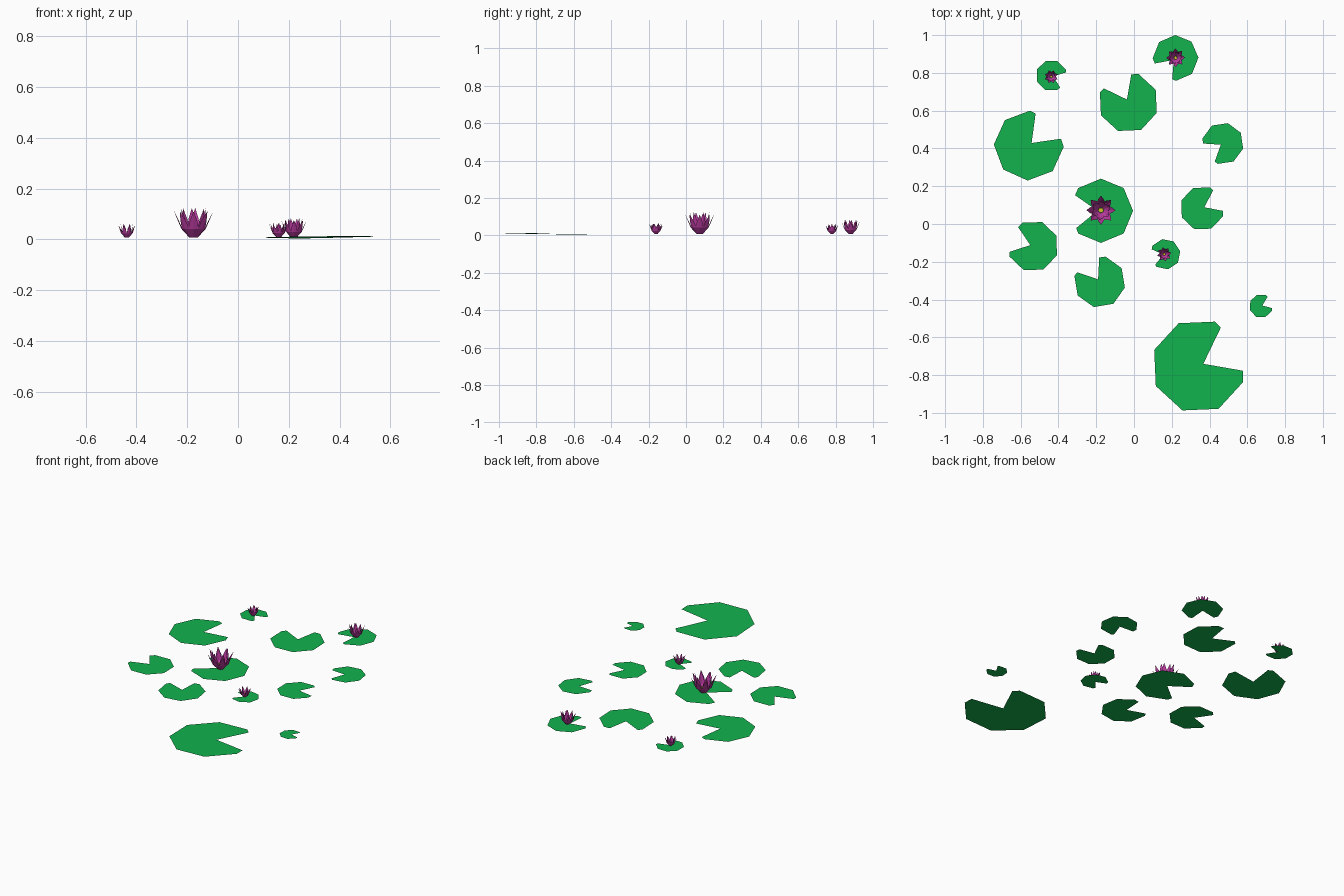
import bpy
from math import sin, cos, radians, pi

if "Cube" in bpy.data.objects:
    bpy.data.objects.remove(bpy.data.objects["Cube"])


def material(name, rgb):
    m = bpy.data.materials.new(name)
    m.diffuse_color = (*rgb, 1)
    m.use_nodes = True
    m.node_tree.nodes["Principled BSDF"].inputs["Base Color"].default_value = m.diffuse_color
    return m


GREEN = material("pad_green", (0.006, 0.45, 0.075))
PINK = material("petal_pink", (0.50, 0.045, 0.36))
YELLOW = material("stamen_yellow", (0.65, 0.55, 0.02))


def add_object(name, verts, faces, mats, slots=None):
    mesh = bpy.data.meshes.new(name)
    mesh.from_pydata(verts, [], faces)
    for m in mats:
        mesh.materials.append(m)
    if slots:
        for p, s in zip(mesh.polygons, slots):
            p.material_index = s
    ob = bpy.data.objects.new(name, mesh)
    bpy.context.collection.objects.link(ob)
    return ob


def lily_pad(name, x, y, r, notch, z=0.008, tilt=0.0):
    # octagon with one corner replaced by a wedge-shaped notch
    polar = [(0.11, 0), (0.94, 35)] + [(1, 45 * k) for k in range(1, 8)] + [(0.94, 329)]
    verts = []
    for d, a in polar:
        t = radians(a + notch)
        verts.append((r * d * cos(t), r * d * sin(t), 0))
    n = len(verts)
    ob = add_object(name, verts, [(0, i, i + 1) for i in range(1, n - 1)], [GREEN])
    ob.location = (x, y, z)
    ob.rotation_euler = (-tilt, -tilt * 0.5, 0)
    return ob


def petal_ring(verts, faces, count, offset, profile):
    # each profile row: radius of the keel, height, half width
    for i in range(count):
        a = 2 * pi * i / count + offset
        c, s = cos(a), sin(a)
        rows = []
        for r, z, w in profile:
            if w == 0:
                verts.append((r * c, r * s, z))
                rows.append([len(verts) - 1])
                continue
            ids = []
            for side in (-1, 0, 1):
                rr = r - 0.05 * abs(side)
                verts.append((rr * c - side * w * s, rr * s + side * w * c, z))
                ids.append(len(verts) - 1)
            rows.append(ids)
        for lo, hi in zip(rows, rows[1:]):
            for k in (0, 1):
                if len(hi) == 1:
                    faces.append((lo[k], lo[k + 1], hi[0]))
                else:
                    faces.append((lo[k], lo[k + 1], hi[k + 1], hi[k]))


def flower(name, x, y, size, turn):
    verts, faces = [], []
    petal_ring(verts, faces, 8, 0,
               [(0.22, 0.0, 0.08), (0.62, 0.44, 0.27), (0.80, 0.85, 0.19), (1.0, 1.34, 0)])
    petal_ring(verts, faces, 6, pi / 8,
               [(0.20, 0.02, 0.08), (0.50, 0.48, 0.25), (0.60, 0.95, 0.19), (0.68, 1.50, 0)])
    slots = [0] * len(faces)
    # yellow heart: a small hexagonal stud
    b = len(verts)
    for r, z in ((0.12, 0.0), (0.19, 0.42)):
        for i in range(6):
            a = pi * i / 3
            verts.append((r * cos(a), r * sin(a), z))
    for i in range(6):
        j = (i + 1) % 6
        faces.append((b + i, b + j, b + 6 + j, b + 6 + i))
    faces.append(tuple(range(b + 6, b + 12)))
    slots += [1] * 7
    ob = add_object(name, verts, faces, [PINK, YELLOW], slots)
    ob.location = (x, y, 0.008)
    ob.scale = (size, size, size)
    ob.rotation_euler.z = radians(turn)


# floating pads: x, y, radius, notch direction in degrees
PADS = [
    (-0.557, 0.415, 0.185, 43), (-0.030, 0.643, 0.160, 115),
    (0.220, 0.879, 0.121, 226), (-0.437, 0.786, 0.083, 337),
    (0.470, 0.426, 0.111, 211), (0.361, 0.083, 0.118, 24),
    (-0.175, 0.070, 0.170, 180), (-0.535, -0.117, 0.136, 159),
    (-0.182, -0.306, 0.137, 122), (0.165, -0.160, 0.081, 191),
    (0.673, -0.434, 0.063, 20),
]
for i, p in enumerate(PADS):
    lily_pad(f"lily_pad_{i + 1}", *p)
lily_pad("large_lily_pad", 0.342, -0.752, 0.25, 25, z=0.009, tilt=0.016)

# blossoms: x, y, radius, turn
FLOWERS = [(-0.175, 0.073, 0.077, 0), (0.220, 0.880, 0.050, 46),
           (-0.438, 0.780, 0.036, 157), (0.160, -0.160, 0.038, 11)]
for i, f in enumerate(FLOWERS):
    flower(f"lotus_flower_{i + 1}", *f)
